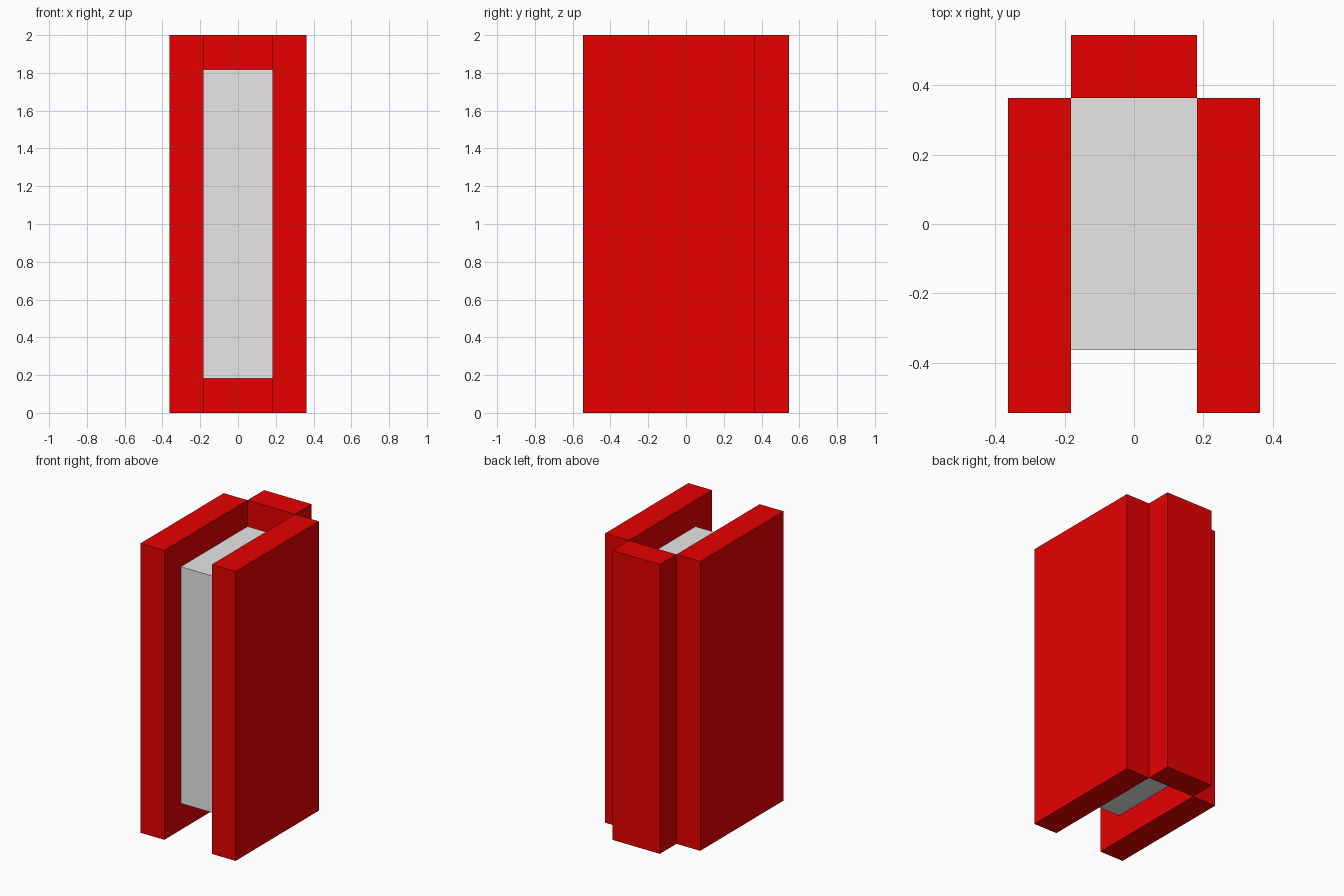
import bpy

if "Cube" in bpy.data.objects:
    bpy.data.objects.remove(bpy.data.objects["Cube"])

U = 2 / 11  # module: the model is 11 units tall


def material(name, colour):
    m = bpy.data.materials.new(name)
    m.diffuse_color = (*colour, 1)
    m.use_nodes = True
    m.node_tree.nodes["Principled BSDF"].inputs["Base Color"].default_value = m.diffuse_color
    return m


def box(name, lo, hi, mat):
    """Box between two corners given in modules."""
    centre = [(a + b) / 2 * U for a, b in zip(lo, hi)]
    size = [(b - a) * U for a, b in zip(lo, hi)]
    bpy.ops.mesh.primitive_cube_add(size=1, location=centre)
    ob = bpy.context.object
    ob.name = name
    ob.scale = size
    bpy.ops.object.transform_apply(location=False, rotation=False, scale=True)
    ob.data.materials.append(mat)
    return ob


red = material("red", (0.8, 0.0, 0.0))
grey = material("light grey", (0.8, 0.8, 0.8))

# Side walls
box("left_wall", (-2, -3, 0), (-1, 2, 11), red)
box("right_wall", (1, -3, 0), (2, 2, 11), red)
# Back panel, touching the walls along their rear inner edges
box("back_panel", (-1, 2, 0), (1, 3, 11), red)
# Grey core held between the walls
box("core", (-1, -2, 1), (1, 2, 10), grey)
